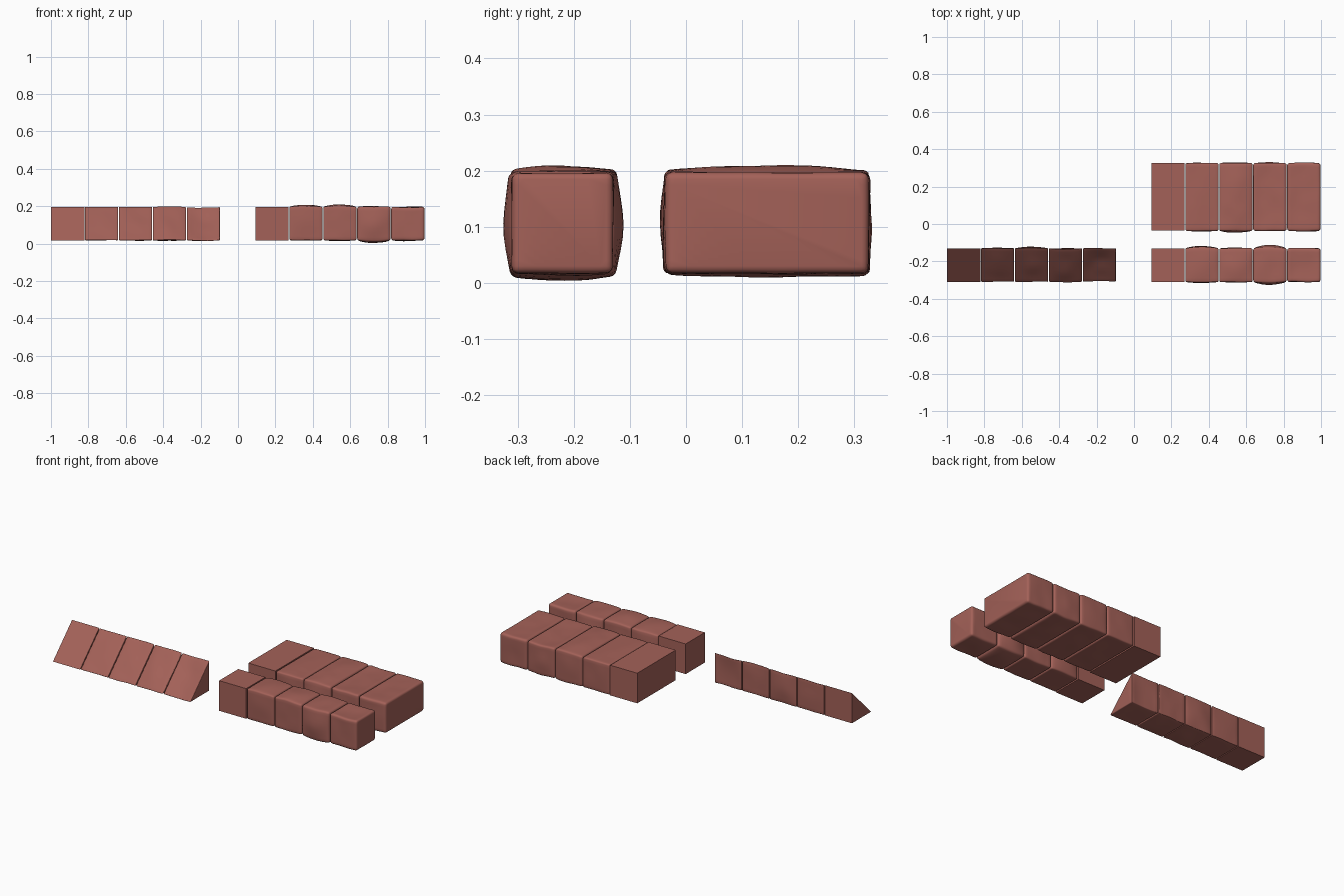
import bpy, bmesh, math
from mathutils import Vector, noise

if "Cube" in bpy.data.objects:
    bpy.data.objects.remove(bpy.data.objects["Cube"])

# One brick-red stone material
stone = bpy.data.materials.new("brick red stone")
stone.diffuse_color = (0.37, 0.12, 0.098, 1)
stone.use_nodes = True
stone.node_tree.nodes["Principled BSDF"].inputs["Base Color"].default_value = stone.diffuse_color

LENGTH = 0.178   # block length
PITCH = 0.1815   # spacing between blocks
CELL = 0.0222    # surface grid size


def section(profile, amps, s, wear, seed, x):
    """One ring of a worn block: profile edges pushed out along their normals."""
    count = len(profile)
    edges = [(profile[(i + 1) % count][0] - p[0], profile[(i + 1) % count][1] - p[1])
             for i, p in enumerate(profile)]
    normals = [Vector((0, dz, -dy)).normalized() for dy, dz in edges]
    swell = math.sin(math.pi * s) ** 0.8 if 0 < s < 1 else 0
    ring = []
    for k, (dy, dz) in enumerate(edges):
        steps = max(4, round(math.hypot(dy, dz) / CELL))
        before, after = (k - 1) % count, (k + 1) % count
        for i in range(steps):
            t = i / steps
            own = amps[k] * (0.35 + 0.65 * math.sin(math.pi * t))
            push = normals[k] * own
            push += normals[before] * amps[before] * 0.35 * (1 - t) ** 2
            push += normals[after] * amps[after] * 0.35 * t ** 2
            co = Vector((x, profile[k][0] + dy * t, profile[k][1] + dz * t))
            rough = noise.noise_vector(co * 11 + Vector((seed, seed, 0))) * 0.006 * wear
            rough.x = 0
            ring.append(co + (push + rough) * swell)
    return ring


def block(name, profile, x0, amps, rounding, wear, seed):
    """Loft a block along x, cap it and soften its edges."""
    bm = bmesh.new()
    rings = []
    n = 8
    for i in range(n + 1):
        s = i / n
        pts = section(profile, amps, s, wear, seed, x0 + LENGTH * s)
        rings.append([bm.verts.new(p) for p in pts])
    size = len(rings[0])
    for a, b in zip(rings, rings[1:]):
        for j in range(size):
            bm.faces.new((a[j], a[(j + 1) % size], b[(j + 1) % size], b[j]))
    bm.faces.new(rings[0])
    bm.faces.new(rings[-1])
    bmesh.ops.recalc_face_normals(bm, faces=bm.faces)
    mesh = bpy.data.meshes.new(name)
    bm.to_mesh(mesh)
    bm.free()
    mesh.materials.append(stone)
    ob = bpy.data.objects.new(name, mesh)
    bpy.context.collection.objects.link(ob)
    bpy.ops.object.select_all(action='DESELECT')
    ob.select_set(True)
    bpy.context.view_layer.objects.active = ob
    if rounding:
        bevel = ob.modifiers.new("worn edges", 'BEVEL')
        bevel.width = rounding
        bevel.segments = 3
        bevel.limit_method = 'ANGLE'
        bevel.angle_limit = math.radians(42)
        bpy.ops.object.modifier_apply(modifier=bevel.name)
    bpy.ops.object.shade_smooth_by_angle(angle=math.radians(40))


def row(name, profile, x0, swells, softness):
    """Five blocks, from freshly cut to heavily worn."""
    rounding = (0, 0.008, 0.009, 0.010, 0.012)
    wear = (0, 0.5, 0.7, 0.9, 0.8)
    for i, amps in enumerate(swells):
        block(f"{name}_{i + 1}", profile, x0 + PITCH * i, amps,
              rounding[i] * softness, wear[i], i * 3.7 + len(name))


LOW, HIGH = 0.018, 0.197

# Square blocks, front right (swell order: bottom, back, top, front)
row("square_block", [(-0.31, LOW), (-0.13, LOW), (-0.13, HIGH), (-0.31, HIGH)], 0.093,
    [(0, 0, 0, 0), (0, .014, .011, .004), (.004, .002, .012, .002),
     (.016, .016, .004, .012), (.004, .002, -.007, .001)], 1)

# Wide slabs, back right
row("wide_block", [(-0.036, LOW), (0.325, LOW), (0.325, HIGH), (-0.036, HIGH)], 0.093,
    [(0, 0, 0, 0), (0, .002, .003, .004), (.003, .005, .012, .010),
     (.007, .003, -.005, .002), (.002, .002, -.002, .003)], 1)

# Wedge blocks, front left (swell order: bottom, back, slope)
row("wedge_block", [(-0.31, LOW), (-0.13, LOW), (-0.13, HIGH)], -1.0,
    [(0, 0, 0), (0, .002, .002), (.002, .008, .003),
     (.004, .002, .010), (.002, -.005, -.012)], 0.35)
